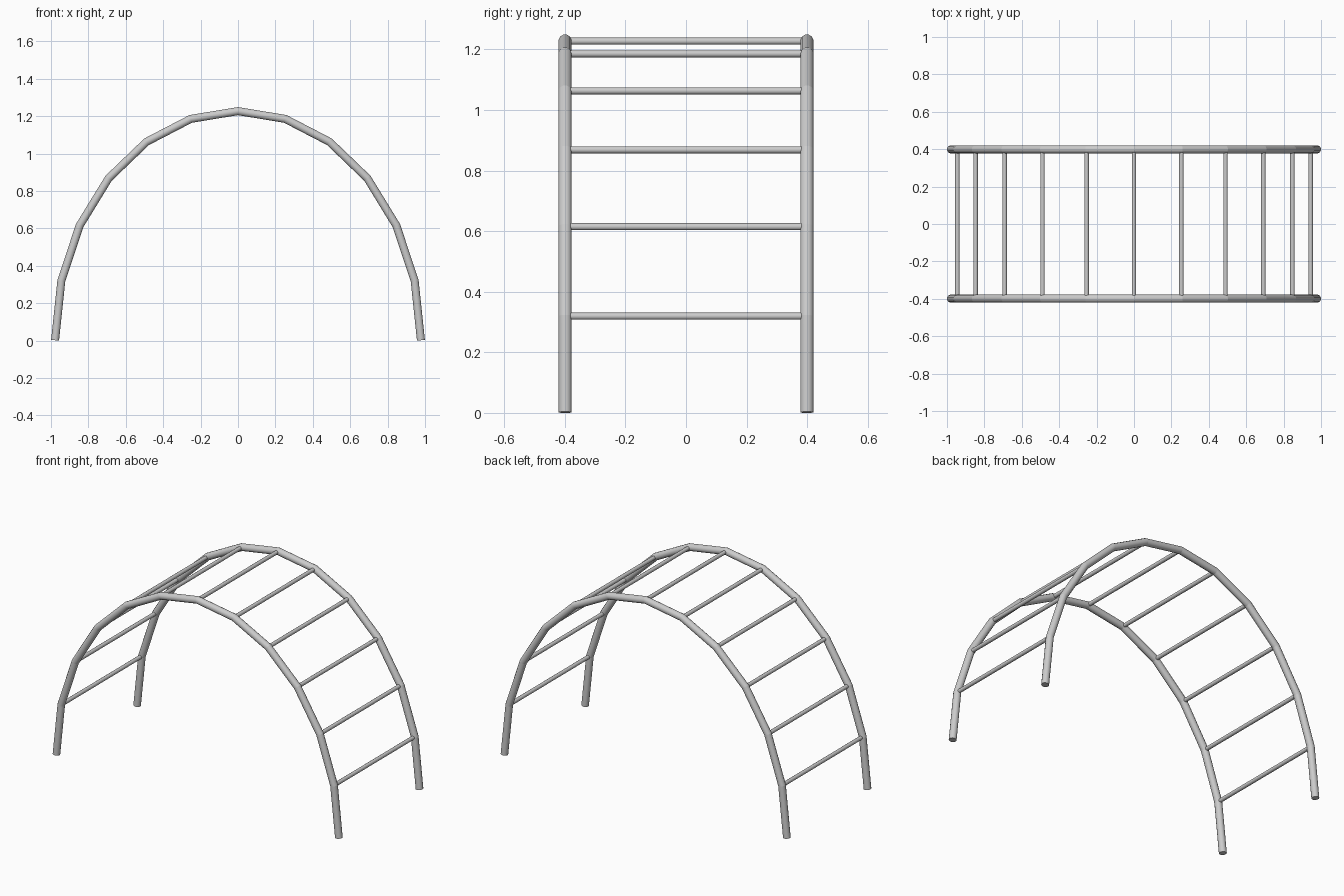
import bpy, bmesh, math
from mathutils import Vector

cube = bpy.data.objects.get("Cube")
if cube:
    bpy.data.objects.remove(cube)

HALF_SPAN, HEIGHT, BASE = 0.978, 1.225, 0.002
RAIL_Y, RAIL_R, RUNG_R = 0.399, 0.022, 0.012
STEPS = 12

metal = bpy.data.materials.new("light grey metal")
metal.use_nodes = True
grey = (0.6, 0.6, 0.6, 1)
metal.diffuse_color = grey
metal.node_tree.nodes["Principled BSDF"].inputs["Base Color"].default_value = grey


def tube(name, path, radius, sides):
    """Capped tube with mitred joints along a path of points."""
    bm = bmesh.new()
    dirs = [(b - a).normalized() for a, b in zip(path, path[1:])]
    rings = []
    for i, p in enumerate(path):
        before, after = dirs[max(i - 1, 0)], dirs[min(i, len(dirs) - 1)]
        tangent = (before + after).normalized()
        # the side axis is level and square to the path
        side = Vector((0, 1, 0)) if abs(tangent.y) < 0.5 else Vector((1, 0, 0))
        up = tangent.cross(side) / tangent.dot(after)
        ring = []
        for k in range(sides):
            a = 2 * math.pi * (k + 0.5) / sides
            ring.append(bm.verts.new(p + radius * (side * math.cos(a) + up * math.sin(a))))
        rings.append(ring)
    for r0, r1 in zip(rings, rings[1:]):
        for k in range(sides):
            n = (k + 1) % sides
            bm.faces.new((r0[k], r0[n], r1[n], r1[k]))
    bm.faces.new(rings[0])
    bm.faces.new(rings[-1])
    bmesh.ops.recalc_face_normals(bm, faces=bm.faces)
    # smooth around the tube, sharp at the joints and end caps
    for f in bm.faces:
        f.smooth = len(f.verts) == 4
    ring_of = {v: i for i, ring in enumerate(rings) for v in ring}
    for e in bm.edges:
        e.smooth = ring_of[e.verts[0]] != ring_of[e.verts[1]]
    mesh = bpy.data.meshes.new(name)
    bm.to_mesh(mesh)
    bm.free()
    mesh.materials.append(metal)
    obj = bpy.data.objects.new(name, mesh)
    bpy.context.collection.objects.link(obj)
    return obj


def arch_point(i, y):
    a = math.pi * i / STEPS
    return Vector((HALF_SPAN * math.cos(a), y, BASE + HEIGHT * math.sin(a)))


# Two arched side rails
for name, y in (("front_rail", -RAIL_Y), ("back_rail", RAIL_Y)):
    tube(name, [arch_point(i, y) for i in range(STEPS + 1)], RAIL_R, 12)

# Rungs at every joint of the arch
for i in range(1, STEPS):
    tube(f"rung_{i}", [arch_point(i, -RAIL_Y), arch_point(i, RAIL_Y)], RUNG_R, 12)
